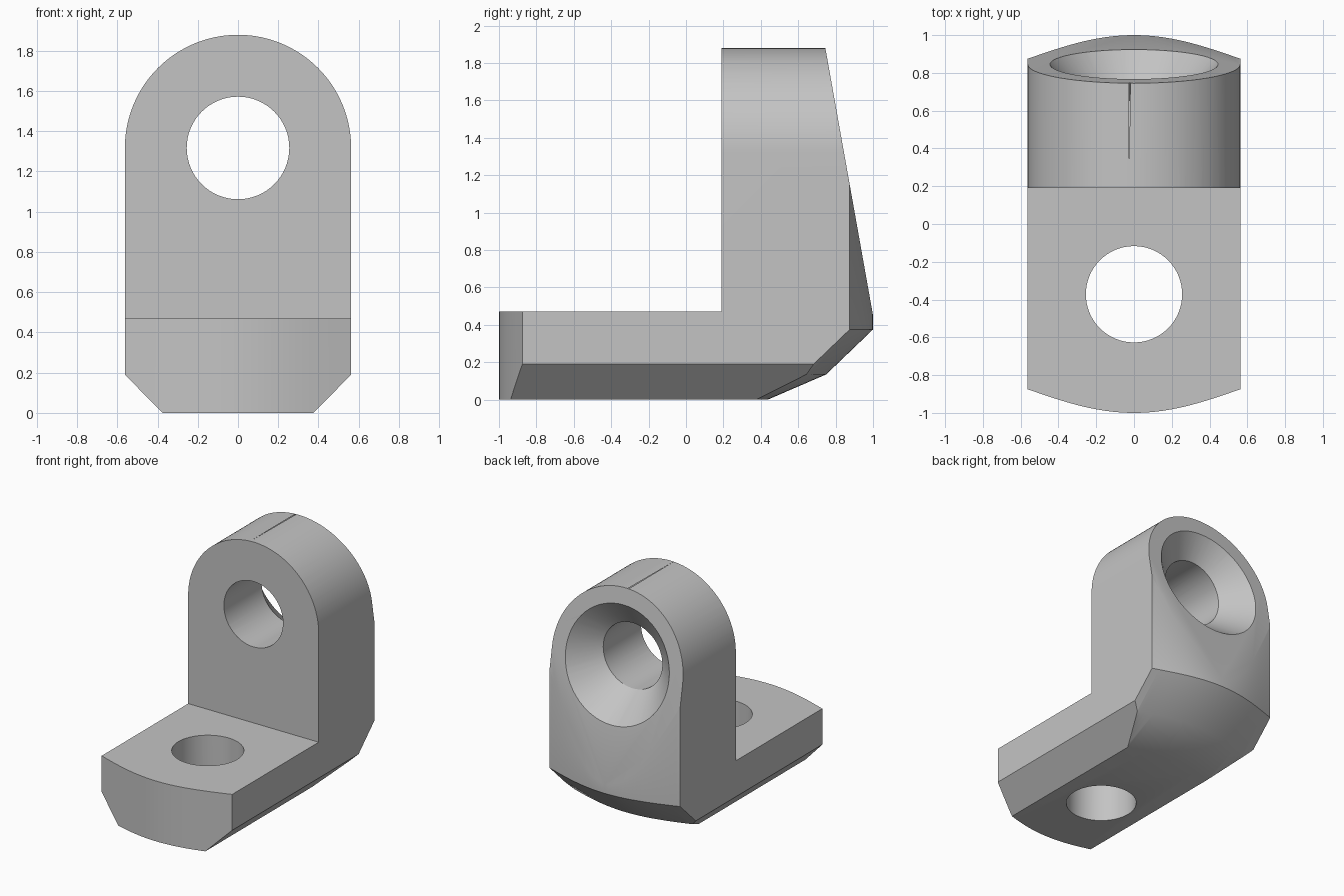
import bpy, bmesh, math
from mathutils import Vector

if "Cube" in bpy.data.objects:
    bpy.data.objects.remove(bpy.data.objects["Cube"], do_unlink=True)

HALF_W = 0.5625          # half width of the bracket
BOW = 0.125              # how far both ends bulge
HOLE_R = 0.255
LUG_Z = 1.317            # height of the upper hole
SLOPE = 0.1783           # lean of the back face
SEGS = 64

grey = bpy.data.materials.new("plain_grey")
grey.use_nodes = True
grey.diffuse_color = (0.55, 0.55, 0.55, 1)
grey.node_tree.nodes["Principled BSDF"].inputs["Base Color"].default_value = grey.diffuse_color


def loft(name, rings):
    """Closed solid through a list of equal-length point rings."""
    bm = bmesh.new()
    loops = [[bm.verts.new(p) for p in ring] for ring in rings]
    n = len(loops[0])
    for a, b in zip(loops, loops[1:]):
        for i in range(n):
            j = (i + 1) % n
            bm.faces.new((a[i], a[j], b[j], b[i]))
    bm.faces.new(loops[0])
    bm.faces.new(loops[-1])
    bmesh.ops.recalc_face_normals(bm, faces=bm.faces)
    mesh = bpy.data.meshes.new(name)
    bm.to_mesh(mesh)
    bm.free()
    mesh.materials.append(grey)
    obj = bpy.data.objects.new(name, mesh)
    bpy.context.collection.objects.link(obj)
    return obj


def combine(body, tool, operation):
    """Apply a boolean and discard the helper."""
    tool.hide_render = True
    mod = body.modifiers.new("cut", 'BOOLEAN')
    mod.operation, mod.solver, mod.object = operation, 'EXACT', tool
    bpy.context.view_layer.objects.active = body
    bpy.ops.object.modifier_apply(modifier=mod.name)
    bpy.data.objects.remove(tool, do_unlink=True)


def circle(r, place):
    angles = [2 * math.pi * i / SEGS for i in range(SEGS)]
    return [Vector(place(r * math.cos(a), r * math.sin(a))) for a in angles]


# Angle profile with bowed front and back ends, swept across the width
def section(x):
    o = BOW * (1 - math.cos(math.pi / 2 * x / HALF_W))
    low = -0.05
    return [(x, y, z) for y, z in (
        (o - 1, low), (o - 1, 0.47), (0.19, 0.47), (0.19, 2), (1 - o, 2),
        (1 - o, 0.375), (0.75 - o, 0.135), (0.322 - o, low))]


body = loft("angle_bracket", [section(-0.6 + 1.2 * i / 40) for i in range(41)])

# Front outline: rounded top and chamfered lower edges
arch = [(HALF_W * math.cos(math.pi * i / SEGS), LUG_Z + HALF_W * math.sin(math.pi * i / SEGS))
        for i in range(SEGS + 1)]
outline = arch + [(-HALF_W, 0.19), (-0.375, 0), (0.375, 0), (HALF_W, 0.19)]
combine(body, loft("outline_helper", [[(x, y, z) for x, z in outline] for y in (-1.3, 1.3)]),
        'INTERSECT')


# Leaning back face
def back_y(z):
    return 1 + SLOPE * (0.45 - z)


wedge = [(back_y(0.2), 0.2), (back_y(2.1), 2.1), (1.5, 2.1), (1.5, 0.2)]
combine(body, loft("back_helper", [[(x, y, z) for y, z in wedge] for x in (-1, 1)]),
        'DIFFERENCE')

# Hole through the base
combine(body, loft("base_hole_helper", [
    circle(HOLE_R, lambda u, v, z=z: (u, v - 0.372, z)) for z in (-0.2, 0.7)]), 'DIFFERENCE')

# Upper hole with a countersink whose rim lies square on the leaning face
tilt = math.atan(SLOPE)
inlet = circle(HOLE_R, lambda u, v: (u, 0, LUG_Z + v))
throat = circle(HOLE_R, lambda u, v: (u, 0.655, LUG_Z + v))
rim = circle(0.445, lambda u, v: (
    u, back_y(LUG_Z) - v * math.sin(tilt), LUG_Z + v * math.cos(tilt)))
flare = [r + (r - t) * 0.4 for r, t in zip(rim, throat)]
combine(body, loft("upper_hole_helper", [inlet, throat, rim, flare]), 'DIFFERENCE')

# Smooth curves, crisp edges
bpy.ops.object.select_all(action='DESELECT')
body.select_set(True)
bpy.context.view_layer.objects.active = body
bpy.ops.object.shade_smooth_by_angle(angle=math.radians(28))
